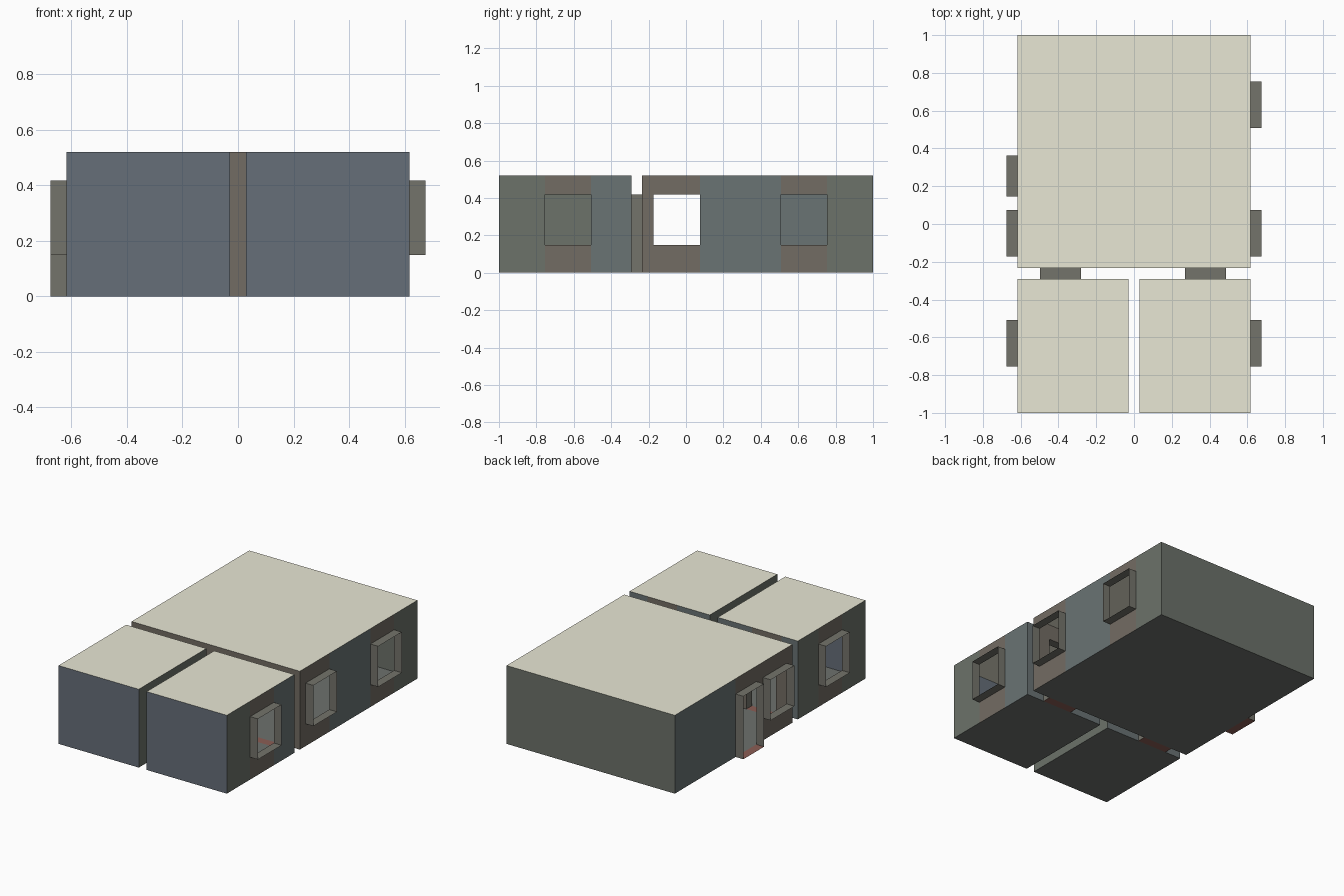
import bpy
import bmesh
from mathutils import Vector

if "Cube" in bpy.data.objects:
    bpy.data.objects.remove(bpy.data.objects["Cube"])

H, SILL, HEAD = 0.52, 0.148, 0.418    # ceiling, window sill, opening top
X, XI, T = 0.618, 0.029, 0.057        # outer wall, inner wall, wall thickness
YF, YM, YS, YB = -1.0, -0.234, -0.291, 1.0

COLOURS = {
    "cream": (0.81, 0.80, 0.66), "floor_grey": (0.155, 0.165, 0.155),
    "green": (0.15, 0.168, 0.143), "brown": (0.171, 0.151, 0.126),
    "teal": (0.142, 0.172, 0.174), "blue": (0.132, 0.158, 0.19),
    "stone": (0.175, 0.173, 0.146), "red": (0.26, 0.11, 0.09),
}
MATS = {}
for key, rgb in COLOURS.items():
    MATS[key] = bpy.data.materials.new(key)
    MATS[key].diffuse_color = (*rgb, 1)


def make(name, quads):
    """Object from (colour, four corners) faces."""
    bm = bmesh.new()
    used = []
    for colour, pts in quads:
        if colour not in used:
            used.append(colour)
        f = bm.faces.new([bm.verts.new(p) for p in pts])
        f.material_index = used.index(colour)
    bmesh.ops.remove_doubles(bm, verts=bm.verts, dist=1e-5)
    me = bpy.data.meshes.new(name)
    bm.to_mesh(me)
    bm.free()
    for colour in used:
        me.materials.append(MATS[colour])
    ob = bpy.data.objects.new(name, me)
    bpy.context.collection.objects.link(ob)


def upright(a, b, z0, z1):
    return [(*a, z0), (*b, z0), (*b, z1), (*a, z1)]


def reveal(a, b, z0, z1, out):
    """Four-sided tube through the wall behind an opening."""
    ring = [Vector(p) for p in upright(a, b, z0, z1)]
    o = Vector((out[0], out[1], 0)) * T
    cols = ["red" if z0 == 0 else "stone", "stone", "stone", "stone"]
    return [(cols[i], [ring[i], ring[i] + o, ring[(i + 1) % 4] + o, ring[(i + 1) % 4]])
            for i in range(4)]


def wall(name, a, b, tints, openings=(), tubes=True):
    """Thin wall from a to b; openings are (start, end, sill) along its axis."""
    a, b = Vector(a), Vector(b)
    d = (b - a).normalized()
    axis = 0 if abs(d.x) > 0.5 else 1
    at = lambda c: (c, a.y) if axis == 0 else (a.x, c)
    quads, pos = [], a[axis]
    for i, (s, e, sill) in enumerate(openings):
        quads.append((tints[i], upright(at(pos), at(s), 0, H)))
        if sill > 0:
            quads.append(("brown", upright(at(s), at(e), 0, sill)))
        quads.append(("brown", upright(at(s), at(e), HEAD, H)))
        if tubes:
            kind = "door" if sill == 0 else "window"
            make(f"{name}_{kind}_reveal_{i + 1}",
                 reveal(at(s), at(e), sill, HEAD, (d.y, -d.x)))
        pos = e
    quads.append((tints[-1], upright(at(pos), b, 0, H)))
    make(name, quads)


def slabs(name, x0, x1, y0, y1):
    """Floor and ceiling planes of a room."""
    c = [(x0, y0), (x1, y0), (x1, y1), (x0, y1)]
    make(name + "_floor", [("floor_grey", [(*p, 0) for p in reversed(c)])])
    make(name + "_ceiling", [("cream", [(*p, H) for p in c])])


# Openings
win_front, win_mid, win_back = (-0.755, -0.507, SILL), (-0.173, 0.075, SILL), (0.507, 0.755, SILL)
doors = [(-0.498, -0.28, 0), (0.27, 0.487, 0)]
entry = (0.145, 0.362, 0)
flip = lambda o: (o[1], o[0], o[2])

# Main room
slabs("main_room", -X, X, YM, YB)
wall("main_front_wall", (-X, YM), (X, YM), ["brown"] * 3, doors)
wall("main_right_wall", (X, YM), (X, YB), ["brown", "teal", "green"], [win_mid, win_back])
wall("main_back_wall", (X, YB), (-X, YB), ["green"])
wall("main_left_wall", (-X, YB), (-X, YM), ["teal", "brown", "brown"],
     [flip(entry), flip(win_mid)])

# Two small rooms; their doors share the main room's reveals
for side, x0, x1, door in (("left", -X, -XI, doors[0]), ("right", XI, X, doors[1])):
    room = side + "_room"
    slabs(room, x0, x1, YF, YS)
    wall(room + "_front_wall", (x0, YF), (x1, YF), ["blue"])
    wall(room + "_back_wall", (x1, YS), (x0, YS), ["teal", "teal"], [flip(door)], tubes=False)
    on_right = side == "right"
    wall(room + "_right_wall", (x1, YF), (x1, YS),
         ["green", "teal"] if on_right else ["green"], [win_front] if on_right else [])
    wall(room + "_left_wall", (x0, YS), (x0, YF),
         ["green", "green"], [] if on_right else [flip(win_front)])

for m in bpy.data.materials:
    if m.users and not m.is_grease_pencil:
        m.use_nodes = True
        m.node_tree.nodes["Principled BSDF"].inputs["Base Color"].default_value = m.diffuse_color
